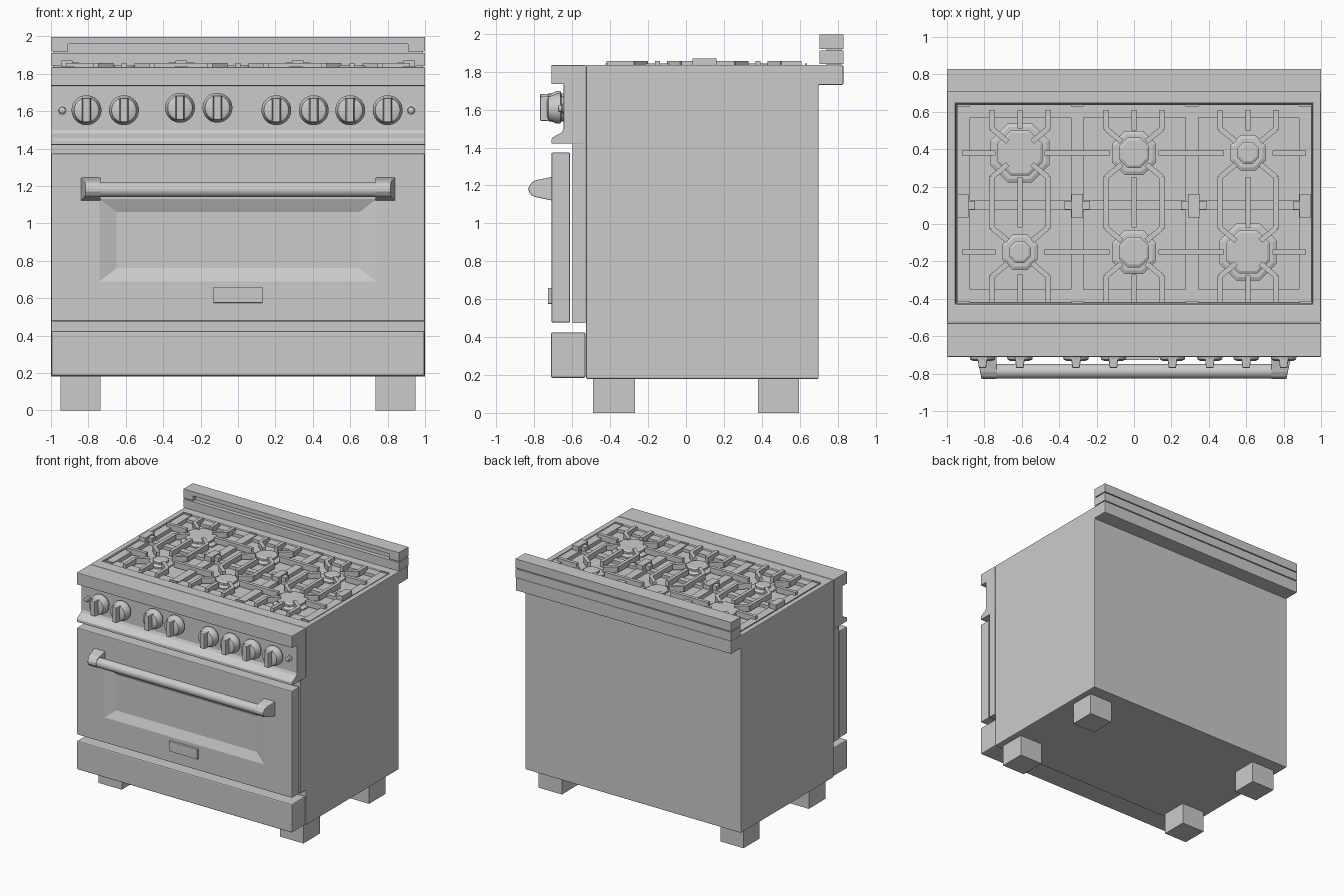
import bpy, bmesh, math
from mathutils import Matrix, Vector

if "Cube" in bpy.data.objects:
    bpy.data.objects.remove(bpy.data.objects["Cube"])


def finish(name, bm, bevel=0, smooth=False, mirror=False):
    bmesh.ops.recalc_face_normals(bm, faces=bm.faces)
    me = bpy.data.meshes.new(name)
    bm.to_mesh(me)
    bm.free()
    if smooth:
        me.shade_smooth()
        me.set_sharp_from_angle(angle=math.radians(35))
    ob = bpy.data.objects.new(name, me)
    bpy.context.collection.objects.link(ob)
    if mirror:
        ob.modifiers.new("Mirror", 'MIRROR')
    if bevel:
        m = ob.modifiers.new("Bevel", 'BEVEL')
        m.width, m.segments, m.limit_method = bevel, 2, 'ANGLE'
        m.angle_limit = math.radians(40)
    return ob


def add_box(bm, x, y, z):
    c = Vector(((x[0] + x[1]) / 2, (y[0] + y[1]) / 2, (z[0] + z[1]) / 2))
    s = Matrix.Diagonal((x[1] - x[0], y[1] - y[0], z[1] - z[0], 1))
    bmesh.ops.create_cube(bm, size=1, matrix=Matrix.Translation(c) @ s)


def box(name, x, y, z, **kw):
    bm = bmesh.new()
    add_box(bm, x, y, z)
    return finish(name, bm, **kw)


def add_bar(bm, p, q, w, z):
    # flat bar from p to q in plan
    p, q = Vector(p), Vector(q)
    d, c = q - p, (p + q) / 2
    m = (Matrix.Translation((c.x, c.y, (z[0] + z[1]) / 2))
         @ Matrix.Rotation(math.atan2(d.y, d.x), 4, 'Z')
         @ Matrix.Diagonal((d.length, w, z[1] - z[0], 1)))
    bmesh.ops.create_cube(bm, size=1, matrix=m)


def prism(profile, x):
    # (y, z) outline extruded along x
    bm = bmesh.new()
    f = bm.faces.new([bm.verts.new((x[0], y, z)) for y, z in profile])
    r = bmesh.ops.extrude_face_region(bm, geom=[f], use_keep_orig=True)
    vs = [v for v in r['geom'] if isinstance(v, bmesh.types.BMVert)]
    bmesh.ops.translate(bm, verts=vs, vec=(x[1] - x[0], 0, 0))
    bmesh.ops.recalc_face_normals(bm, faces=bm.faces)
    return bm


def inset(bm, f, axis, xs, others, level):
    # inset a rectangular face to a given rectangle and level
    bmesh.ops.inset_individual(bm, faces=[f], thickness=0.01)
    c = f.calc_center_median()
    o = 3 - axis
    for v in f.verts:
        v.co.x = xs[1] if v.co.x > c.x else xs[0]
        v.co[o] = others[1] if v.co[o] > c[o] else others[0]
        v.co[axis] = level


def lathe(name, profile, matrix, n, smooth=True):
    # (radius, height) profile, both ends capped
    bm = bmesh.new()
    rings = [[bm.verts.new(matrix @ Vector((r * math.cos((i + .5) * math.tau / n),
                                            r * math.sin((i + .5) * math.tau / n), h)))
              for i in range(n)] for r, h in profile]
    for a, b in zip(rings, rings[1:]):
        for i in range(n):
            j = (i + 1) % n
            bm.faces.new((a[i], a[j], b[j], b[i]))
    bm.faces.new(rings[0])
    bm.faces.new(rings[-1])
    return finish(name, bm, smooth=smooth)


# Body with rear ledge and recessed cooktop
bm = prism([(-.527, .18), (.70, .18), (.70, 1.73), (.83, 1.73), (.83, 1.835), (-.527, 1.835)], (-1, 1))
top = max(bm.faces, key=lambda f: f.calc_center_median().z)
inset(bm, top, 2, (-.955, .955), (-.43, .645), 1.835)
inset(bm, top, 2, (-.95, .95), (-.425, .64), 1.80)
finish("body", bm, bevel=.006)

# Legs
for name, y in (("front_legs", (-.49, -.27)), ("rear_legs", (.38, .595))):
    box(name, (.735, .95), y, (0, .18), mirror=True)

# Backguard: lower block, upper block with a long front slot
box("backguard_lower", (-1, 1), (.705, .83), (1.84, 1.912))
bm = bmesh.new()
add_box(bm, (-1, 1), (.735, .83), (1.92, 1.995))
add_box(bm, (-1, 1), (.705, .735), (1.96, 1.995))
for s in (-1, 1):
    add_box(bm, sorted((s, s * .91)), (.705, .735), (1.92, 1.96))
finish("backguard_upper", bm)
box("backguard_seam", (-.99, .99), (.74, .82), (1.83, 1.93))

# Control fascia
finish("control_fascia", prism([(-.53, 1.835), (-.71, 1.835), (-.71, 1.735), (-.645, 1.735), (-.645, 1.50),
                                (-.655, 1.48), (-.70, 1.455), (-.71, 1.445), (-.71, 1.42), (-.53, 1.42)],
                               (-1, 1)), bevel=.004)
box("front_plate", (-1, 1), (-.60, -.53), (.475, 1.42))
box("lower_drawer", (-.998, .998), (-.712, -.53), (.185, .425), bevel=.009)

# Oven door with sloped window recess
bm = prism([(-.612, .477), (-.71, .477), (-.71, 1.373), (-.612, 1.373)], (-.998, .998))
front = min(bm.faces, key=lambda f: f.calc_center_median().y)
inset(bm, front, 1, (-.74, .74), (.69, 1.13), -.71)
inset(bm, front, 1, (-.65, .65), (.76, 1.06), -.68)
finish("oven_door", bm, bevel=.006)
box("door_plate", (-.132, .132), (-.728, -.70), (.575, .66), bevel=.003)

# Handle tube and tapered end brackets
lathe("door_handle", [(.04, -.78), (.04, .78)],
      Matrix.Translation((0, -.787, 1.18)) @ Matrix.Rotation(math.pi / 2, 4, 'Y'), 24)
bm = prism([(-.705, 1.245), (-.79, 1.228), (-.815, 1.215), (-.83, 1.19), (-.83, 1.17),
            (-.815, 1.147), (-.79, 1.138), (-.705, 1.12)], (.735, .84))
for v in bm.verts:
    if v.co.x > .8:
        v.co.x -= .025 * (-.705 - v.co.y) / .125
finish("handle_brackets", bm, bevel=.004, mirror=True)

# Control knobs
facing = Matrix.Rotation(math.pi / 2, 4, 'X')
for i, (x, z) in enumerate([(-.81, 1.605), (-.61, 1.605), (-.31, 1.618), (-.11, 1.618),
                            (.205, 1.605), (.405, 1.605), (.60, 1.605), (.80, 1.605)]):
    lathe(f"knob_{i}", [(.068, .64), (.068, .658), (.08, .663), (.08, .685), (.072, .70), (.066, .725), (.05, .732)],
          Matrix.Translation((x, 0, z)) @ facing, 28)
    bm = bmesh.new()
    add_box(bm, (x - .028, x + .028), (-.77, -.70), (z - .067, z + .067))
    for v in bm.verts:
        if v.co.y < -.75:
            v.co.x = x + (v.co.x - x) * .7
            v.co.z = z + (v.co.z - z) * .95
    finish(f"knob_grip_{i}", bm, bevel=.005)
for x in (-.94, .925):
    lathe("side_button", [(.028, .64), (.028, .652), (.019, .656), (.017, .672), (.008, .676)],
          Matrix.Translation((x, 0, 1.605)) @ facing, 20)

# Burners, octagonal base and cap
burners = [(-.61, .38, .13), (0, .38, .088), (.61, .38, .063),
           (-.61, -.15, .063), (0, -.15, .088), (.61, -.15, .125)]
for x, y, r in burners:
    lathe("burner", [(r + .04, 1.795), (r + .04, 1.812), (r + .02, 1.82), (r, 1.82),
                     (r, 1.836), (r - .015, 1.843)], Matrix.Translation((x, y, 0)), 8, smooth=False)

# Grate frame strips
low, high = (1.795, 1.832), (1.81, 1.857)
bm = bmesh.new()
for x in (-.91, -.303, .31, .915):
    add_bar(bm, (x, -.42), (x, .635), .068, low)
for y, w in ((.605, .07), (.10, .05), (-.385, .07)):
    add_bar(bm, (-.945, y), (.945, y), w, (1.795, 1.826))
for x in (-.91, -.303, .31, .915):
    for y in (-.418, .633):
        add_box(bm, (x - .034, x + .034), (y - .006, y + .006), (1.80, 1.842))
finish("grate_frame", bm)

# Raised grate fingers around each burner
bm = bmesh.new()
for cx, cy, r in burners:
    s = 1 if cy > 0 else -1
    outer = .61 if s > 0 else -.42
    w = .028
    for k in (-1, 1):
        x = cx + k * .15
        add_bar(bm, (x, outer), (x, cy + s * .125), w, high)
        add_bar(bm, (x, cy - s * .125), (x, .115), w, high)
        for t in (-1, 1):
            add_bar(bm, (x, cy + t * .13), (cx + k * .065, cy + t * .06), w, high)
        add_bar(bm, (cx + k * .31, cy), (cx + k * .13, cy), w, high)
    add_bar(bm, (cx, outer), (cx, cy + s * max(.12, r)), w, high)
    add_bar(bm, (cx, cy - s * .13), (cx, .115), w, high)
finish("grate_fingers", bm)

# Cross-shaped joints between grates
bm = bmesh.new()
for x, a, b in ((-.303, .068, .068), (.32, .068, .068), (-.915, .03, .065), (.915, .065, .03)):
    add_box(bm, (x - a, x + b), (.077, .123), (1.81, 1.86))
    add_box(bm, (x - .03, x + .03), (.035, .16), (1.81, 1.87))
finish("grate_joints", bm)
